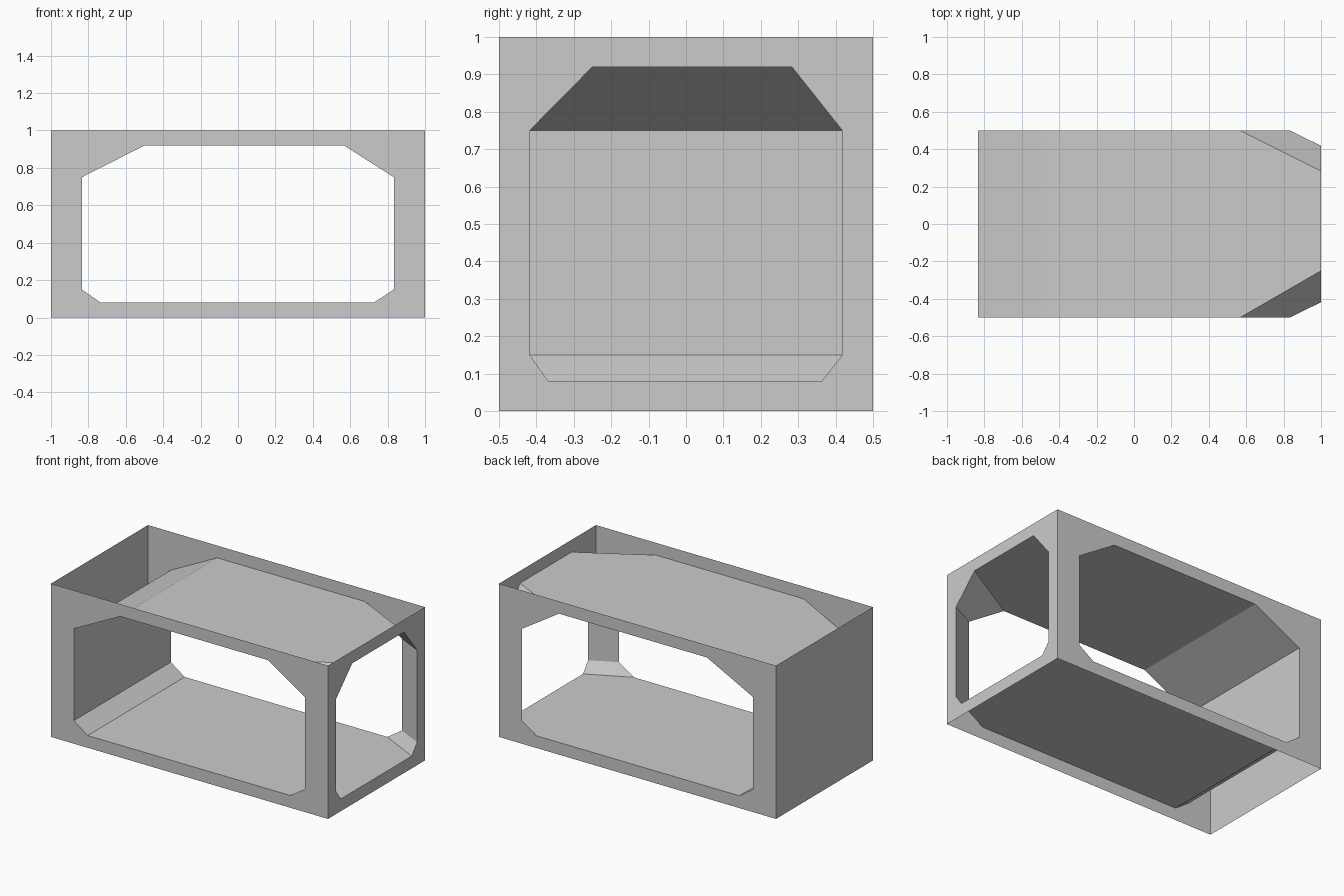
import bpy, bmesh

if "Cube" in bpy.data.objects:
    bpy.data.objects.remove(bpy.data.objects["Cube"])

# Opening levels from top to bottom:
# z, left end x, right end x on the long sides, front y, back y on the right side
LEVELS = [
    (0.92, -0.50, 0.567, -0.25, 0.283),
    (0.75, -0.835, 0.833, -0.418, 0.418),
    (0.15, -0.835, 0.833, -0.418, 0.418),
    (0.08, -0.735, 0.727, -0.368, 0.363),
]
X, Y, H = 1.0, 0.5, 1.0


def make_object(name, faces):
    bm = bmesh.new()
    for face in faces:
        bm.faces.new([bm.verts.new(p) for p in face])
    bmesh.ops.remove_doubles(bm, verts=bm.verts, dist=1e-5)
    mesh = bpy.data.meshes.new(name)
    bm.to_mesh(mesh)
    bm.free()
    obj = bpy.data.objects.new(name, mesh)
    bpy.context.collection.objects.link(obj)
    return obj


def frame(name, half, low, high, place):
    """Flat rectangular frame around an eight-sided opening."""
    ring = [(r[high], r[0]) for r in reversed(LEVELS)]
    ring += [(r[low], r[0]) for r in LEVELS]
    corners = [(half, 0), (half, H), (-half, H), (-half, 0)]
    outer = [corners[i // 2] for i in range(8)]
    faces = []
    for i in range(8):
        j = (i + 1) % 8
        loop = [outer[i], outer[j], ring[j], ring[i]]
        loop = list(dict.fromkeys(loop))
        faces.append([place(u, v) for u, v in loop])
    make_object(name, faces)


# Outer shell: three open frames and one solid end, open at top and bottom
frame("front_frame", X, 1, 2, lambda u, v: (u, -Y, v))
frame("back_frame", X, 1, 2, lambda u, v: (u, Y, v))
frame("right_frame", Y, 3, 4, lambda u, v: (X, u, v))
make_object("left_wall", [[(-X, Y, 0), (-X, -Y, 0), (-X, -Y, H), (-X, Y, H)]])


def footprint(z, left, right, front, back):
    return [(left, -Y, z), (right, -Y, z), (X, front, z),
            (X, back, z), (right, Y, z), (left, Y, z)]


plans = [footprint(*level) for level in LEVELS]

# Recessed floor and ceiling
make_object("ceiling", [plans[0][::-1]])
make_object("floor", [plans[-1]])

# Lining walls between the openings
for name, a, b in (("front_corner_lining", 1, 2),
                   ("back_corner_lining", 3, 4),
                   ("left_lining", 5, 0)):
    make_object(name, [[up[a], up[b], down[b], down[a]]
                       for up, down in zip(plans, plans[1:])])
